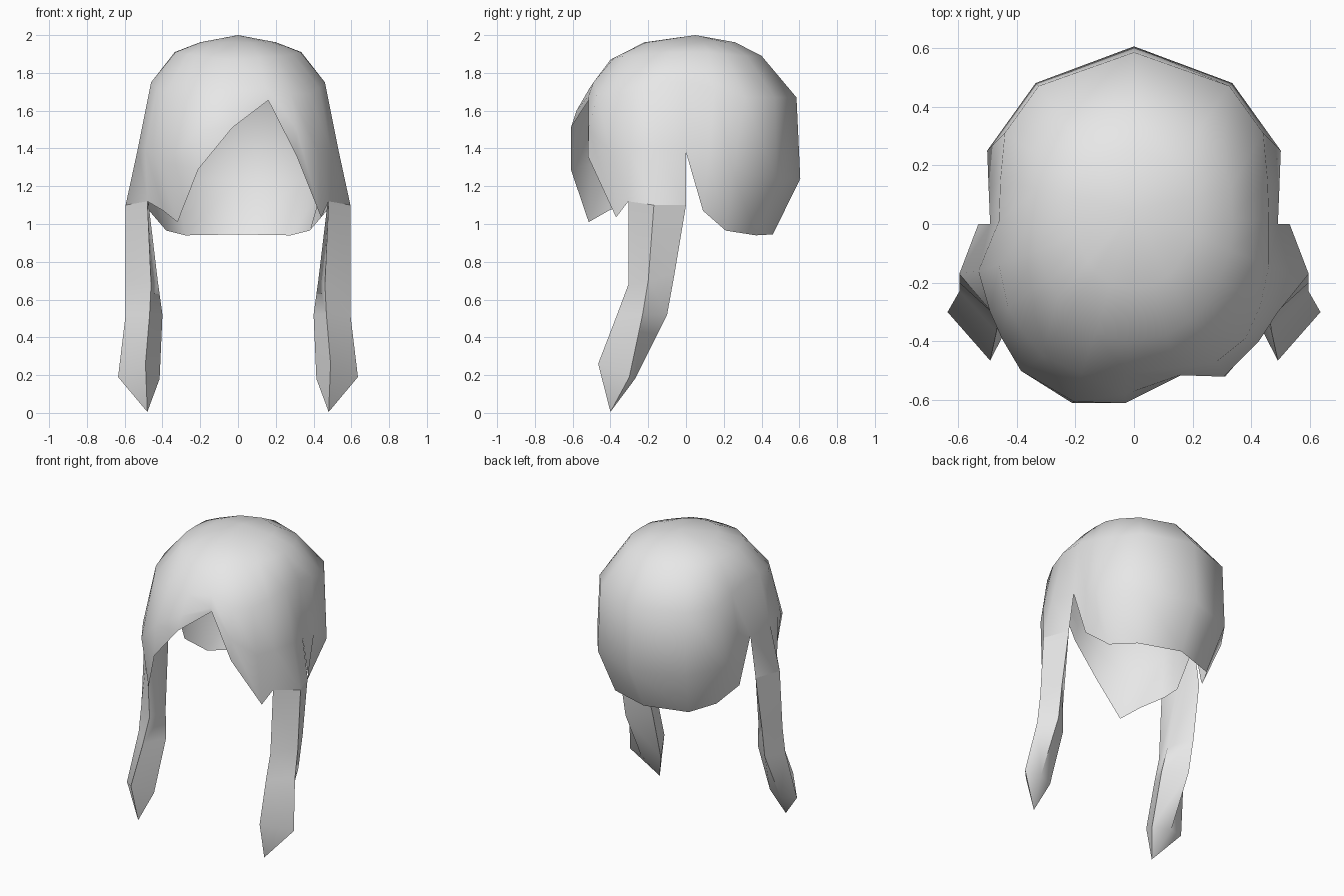
import bpy
import bmesh
import math
from mathutils import Vector

cube = bpy.data.objects.get("Cube")
if cube:
    bpy.data.objects.remove(cube, do_unlink=True)

grey = bpy.data.materials.new("light grey")
grey.use_nodes = True
COLOUR = (0.8, 0.8, 0.8, 1)
grey.diffuse_color = COLOUR
grey.node_tree.nodes["Principled BSDF"].inputs["Base Color"].default_value = COLOUR

CROWN = Vector((0, 0.05, 2.0))


def flip(points):
    return [(-x, y, z) for x, y, z in points]


# Strands run from the hem up towards the crown
back_strand = [(0, 0.46, 0.945), (0, 0.605, 1.24), (0, 0.585, 1.67), (0, 0.40, 1.89)]
side_strands = [  # left side, back to front
    [(0.28, 0.37, 0.94), (0.335, 0.48, 1.24), (0.325, 0.47, 1.67), (0.22, 0.32, 1.89)],
    [(0.38, 0.21, 0.965), (0.50, 0.25, 1.27), (0.44, 0.31, 1.67), (0.30, 0.21, 1.90)],
    [(0.47, 0.09, 1.07), (0.495, 0.12, 1.36), (0.455, 0.15, 1.72), (0.33, 0.12, 1.91)],
    [(0.53, 0.0, 1.10), (0.49, 0.0, 1.38), (0.46, 0.01, 1.75), (0.335, 0.02, 1.91)],
    [(0.595, -0.17, 1.10), (0.53, -0.16, 1.40), (0.46, -0.14, 1.75), (0.33, -0.09, 1.91)],
    [(0.48, -0.305, 1.12), (0.49, -0.30, 1.40), (0.43, -0.28, 1.72), (0.29, -0.19, 1.90)],
]
fringe_strands = [  # swept fringe, left to right
    [(0.44, -0.37, 1.035), (0.425, -0.40, 1.38), (0.38, -0.39, 1.69), (0.25, -0.27, 1.89)],
    [(0.31, -0.52, 1.36), (0.31, -0.515, 1.50), (0.28, -0.47, 1.69), (0.19, -0.33, 1.89)],
    [(0.16, -0.515, 1.655), (0.155, -0.515, 1.68), (0.14, -0.49, 1.75), (0.11, -0.38, 1.88)],
    [(-0.03, -0.61, 1.51), (-0.03, -0.58, 1.60), (-0.025, -0.51, 1.72), (-0.02, -0.40, 1.87)],
    [(-0.21, -0.61, 1.29), (-0.205, -0.605, 1.50), (-0.18, -0.51, 1.70), (-0.13, -0.37, 1.88)],
    [(-0.32, -0.515, 1.01), (-0.385, -0.50, 1.32), (-0.31, -0.45, 1.68), (-0.22, -0.30, 1.89)],
    [(-0.395, -0.41, 1.07), (-0.45, -0.39, 1.37), (-0.385, -0.36, 1.70), (-0.26, -0.25, 1.90)],
]
strands = ([back_strand] + side_strands + fringe_strands
           + [flip(s) for s in reversed(side_strands)])


def finish(name, bm):
    mesh = bpy.data.meshes.new(name)
    bm.to_mesh(mesh)
    bm.free()
    obj = bpy.data.objects.new(name, mesh)
    bpy.context.collection.objects.link(obj)
    mesh.materials.append(grey)
    bpy.ops.object.select_all(action='DESELECT')
    obj.select_set(True)
    bpy.context.view_layer.objects.active = obj
    bpy.ops.object.shade_smooth_by_angle(angle=math.radians(55))
    return obj


# Cap: open shell with a jagged hem, slit behind each side lock
bm = bmesh.new()
grid = []
for strand in strands:
    top = CROWN.lerp(Vector(strand[-1]), 0.6)
    top.z = 1.962
    grid.append([bm.verts.new(p) for p in strand + [top]])
apex = bm.verts.new(CROWN)
count = len(grid)
slits = (3, count - 4)  # hem gaps between the back hair and the locks
for i, a in enumerate(grid):
    b = grid[(i + 1) % count]
    for row in range(4):
        quad = [a[row], a[row + 1], b[row + 1], b[row]]
        if row == 0 and i == slits[0]:
            quad.remove(b[0])
        elif row == 0 and i == slits[1]:
            quad.remove(a[0])
        bm.faces.new(quad)
    bm.faces.new([a[4], apex, b[4]])
bmesh.ops.recalc_face_normals(bm, faces=bm.faces)
finish("hair_cap", bm)

# Side locks: diamond section (front, outer, back, inner) ending in a point
lock_rings = [
    [(0.48, -0.305, 1.12), (0.595, -0.17, 1.10), (0.53, 0.0, 1.10), (0.475, -0.15, 1.12)],
    [(0.46, -0.305, 0.68), (0.595, -0.20, 0.70), (0.535, -0.06, 0.74), (0.425, -0.18, 0.70)],
    [(0.468, -0.365, 0.52), (0.595, -0.23, 0.52), (0.53, -0.10, 0.52), (0.40, -0.21, 0.52)],
    [(0.49, -0.465, 0.26), (0.635, -0.30, 0.19), (0.53, -0.27, 0.18), (0.415, -0.32, 0.18)],
]
for name, mirror in (("left_lock", False), ("right_lock", True)):
    bm = bmesh.new()
    place = flip if mirror else list
    rings = [[bm.verts.new(p) for p in place(ring)] for ring in lock_rings]
    tip, root = [bm.verts.new(p) for p in place([(0.48, -0.40, 0.005), (0.49, 0.0, 1.38)])]
    for k in range(4):
        n = (k + 1) % 4
        for upper, lower in zip(rings, rings[1:]):
            bm.faces.new([upper[k], upper[n], lower[n], lower[k]])
        bm.faces.new([rings[-1][k], rings[-1][n], tip])
    # Inner web joining the lock to the cap
    bm.faces.new([rings[0][2], rings[0][3], root])
    bmesh.ops.recalc_face_normals(bm, faces=bm.faces)
    finish(name, bm)
